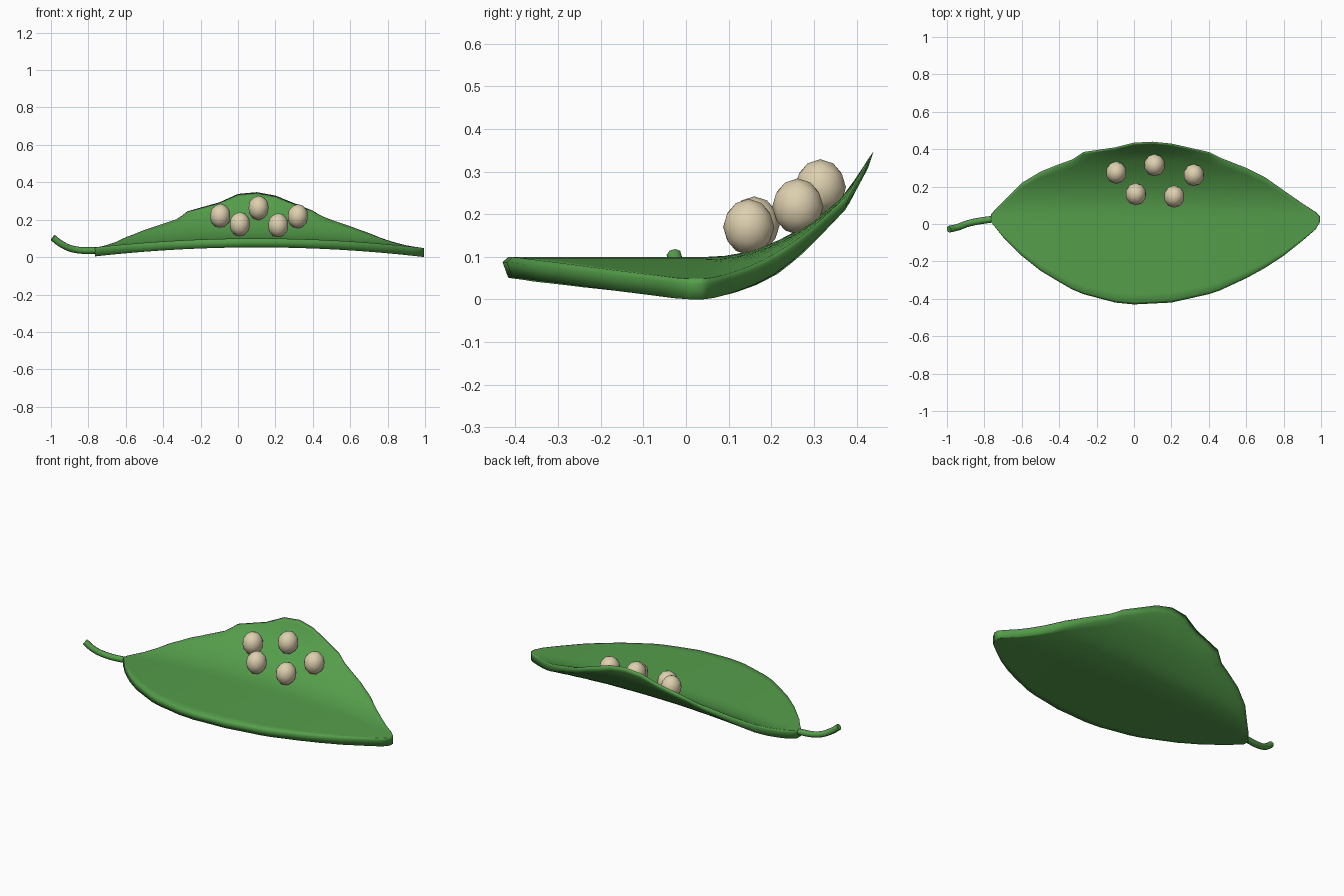
import bpy, bmesh, math

cube = bpy.data.objects.get("Cube")
if cube:
    bpy.data.objects.remove(cube, do_unlink=True)


def make_material(name, colour):
    mat = bpy.data.materials.new(name)
    mat.use_nodes = True
    mat.diffuse_color = (*colour, 1)
    shader = next(n for n in mat.node_tree.nodes if n.type == "BSDF_PRINCIPLED")
    shader.inputs["Base Color"].default_value = (*colour, 1)
    shader.inputs["Roughness"].default_value = 0.8
    return mat


LEAF_GREEN = make_material("leaf green", (0.09, 0.34, 0.07))
EGG_CREAM = make_material("egg cream", (0.73, 0.63, 0.43))


def add_object(name, bm, mat):
    bmesh.ops.recalc_face_normals(bm, faces=bm.faces[:])
    for face in bm.faces:
        face.smooth = True
    mesh = bpy.data.meshes.new(name)
    bm.to_mesh(mesh)
    bm.free()
    mesh.materials.append(mat)
    obj = bpy.data.objects.new(name, mesh)
    bpy.context.collection.objects.link(obj)
    return obj


# Leaf outline: x, front y, back y
OUTLINE = [
    (-0.765, 0.01, 0.05), (-0.74, -0.02, 0.08), (-0.7, -0.07, 0.12),
    (-0.6, -0.17, 0.22), (-0.5, -0.25, 0.28), (-0.4, -0.31, 0.32),
    (-0.33, -0.35, 0.345), (-0.27, -0.375, 0.385), (-0.1, -0.42, 0.41),
    (0, -0.43, 0.435), (0.1, -0.425, 0.44), (0.2, -0.42, 0.43),
    (0.4, -0.375, 0.385), (0.46, -0.355, 0.355), (0.6, -0.29, 0.3),
    (0.7, -0.235, 0.25), (0.8, -0.17, 0.18), (0.9, -0.09, 0.11),
    (0.97, -0.03, 0.065), (0.995, 0.01, 0.04),
]


def top_height(x, y):
    """Blade arches gently along its length and curls up at the back."""
    arch = 0.1 - 0.05 * ((x - 0.1) / 0.88) ** 2
    curl = 1.4 * max(0, y - 0.05) ** 2 + 0.65 * max(0, y - 0.38)
    return arch + curl


def thickness(y):
    return 0.048 - 0.12 * max(0, y - 0.2)


def leaf_section(x, front, back, steps=20, inset=0.015):
    """Closed cross-section: top surface, back rim, underside, front rim."""
    def point(v, depth):
        y = front + (back - front) * v
        return (x, y, top_height(x, y) - depth * thickness(y))
    vs = [inset + (1 - 2 * inset) * i / steps for i in range(steps + 1)]
    return ([point(v, 0) for v in vs] + [point(1, 0.25)]
            + [point(v, 1) for v in reversed(vs)] + [point(0, 0.25)])


# Leaf blade lofted along x, with extra sections between the outline points
rows = []
for a, b in zip(OUTLINE, OUTLINE[1:]):
    for t in (0, 0.5):
        rows.append([p + (q - p) * t for p, q in zip(a, b)])
rows.append(OUTLINE[-1])

bm = bmesh.new()
rings = [[bm.verts.new(p) for p in leaf_section(*row)] for row in rows]
for r0, r1 in zip(rings, rings[1:]):
    for i in range(len(r0)):
        j = (i + 1) % len(r0)
        bm.faces.new((r0[i], r0[j], r1[j], r1[i]))
bm.faces.new(rings[0])
bm.faces.new(rings[-1])
add_object("leaf_blade", bm, LEAF_GREEN)

# Stem: a round tube that bends upward at its free end
PATH = [(-0.73, 0.03, 0.035), (-0.88, 0.005, 0.042),
        (-0.945, -0.018, 0.07), (-0.99, -0.028, 0.104)]
curve = bpy.data.curves.new("stem", "CURVE")
curve.dimensions = "3D"
curve.bevel_depth = 0.018
curve.bevel_resolution = 2
curve.resolution_u = 5
curve.use_fill_caps = True
spline = curve.splines.new("BEZIER")
spline.bezier_points.add(len(PATH) - 1)
for knot, co in zip(spline.bezier_points, PATH):
    knot.co = co
    knot.handle_left_type = knot.handle_right_type = "AUTO"
curve.materials.append(LEAF_GREEN)
stem = bpy.data.objects.new("stem", curve)
bpy.context.collection.objects.link(stem)

# Five eggs resting on the curled side
EGGS = [(-0.095, 0.275, 0.22), (0.01, 0.16, 0.176), (0.11, 0.315, 0.263),
        (0.215, 0.147, 0.17), (0.32, 0.262, 0.218)]
for n, place in enumerate(EGGS, 1):
    bm = bmesh.new()
    bmesh.ops.create_icosphere(bm, subdivisions=2, radius=1)
    bmesh.ops.scale(bm, vec=(0.056, 0.06, 0.066), verts=bm.verts[:])
    egg = add_object(f"egg_{n}", bm, EGG_CREAM)
    egg.location = place
